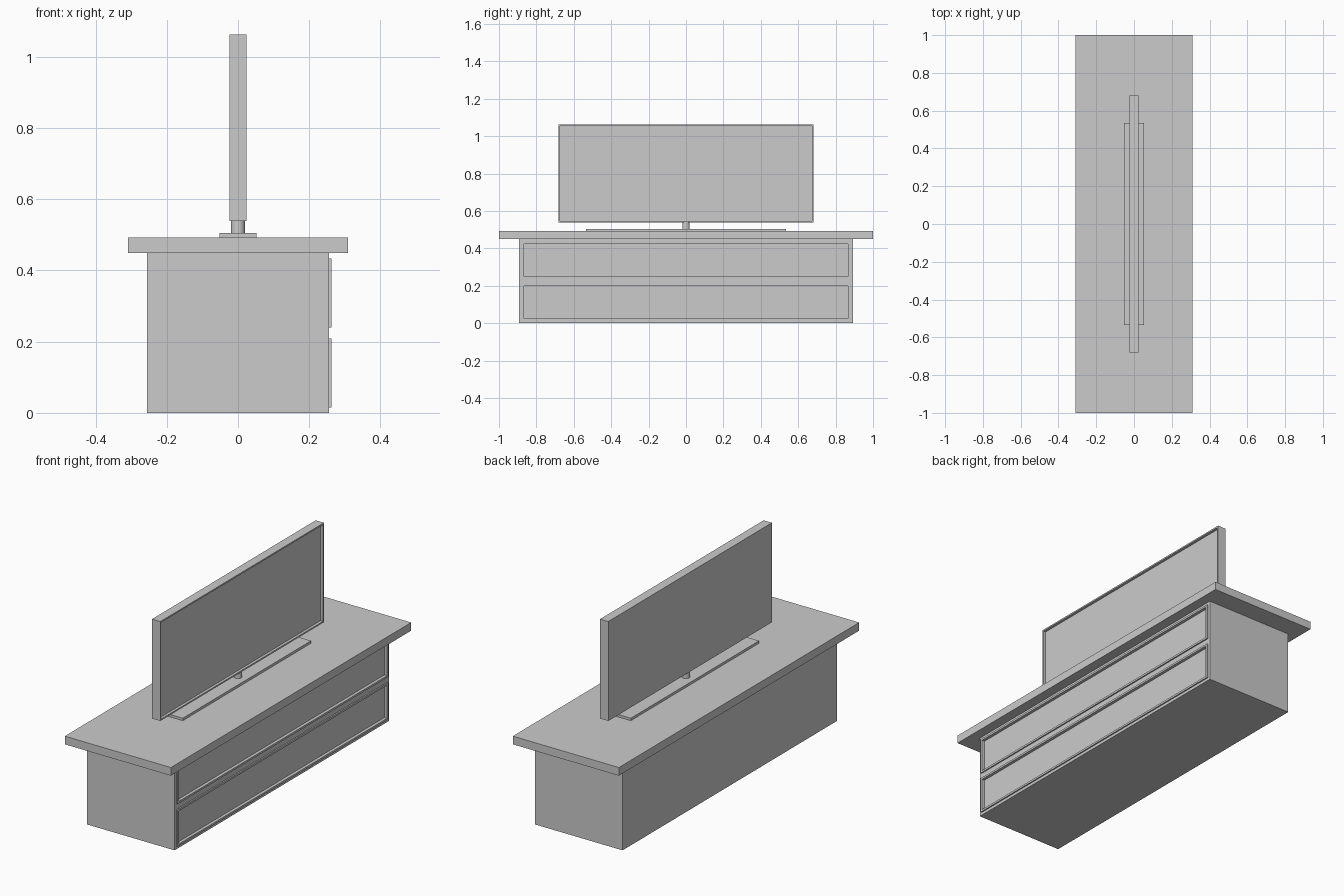
import bpy, bmesh
from mathutils import Vector

if "Cube" in bpy.data.objects:
    bpy.data.objects.remove(bpy.data.objects["Cube"])


def box(name, hx, hy, z0, z1, edit=None):
    """Centred box with half sizes hx, hy; edit(bm) may refine it."""
    bm = bmesh.new()
    bmesh.ops.create_cube(bm, size=1)
    for v in bm.verts:
        v.co = Vector((v.co.x * 2 * hx, v.co.y * 2 * hy, z0 if v.co.z < 0 else z1))
    if edit:
        edit(bm)
    bmesh.ops.recalc_face_normals(bm, faces=bm.faces)
    mesh = bpy.data.meshes.new(name)
    bm.to_mesh(mesh)
    bm.free()
    obj = bpy.data.objects.new(name, mesh)
    bpy.context.collection.objects.link(obj)
    return obj


def right_faces(bm):
    return [f for f in bm.faces if f.normal.x > 0.9]


def push(bm, faces, dist):
    """Extrude each face separately along x and return the moved faces."""
    new = bmesh.ops.extrude_discrete_faces(bm, faces=faces)["faces"]
    verts = list({v for f in new for v in f.verts})
    bmesh.ops.translate(bm, verts=verts, vec=(dist, 0, 0))
    return new


def add_drawers(bm):
    # split into two rows, raise each drawer frame, sink its panel
    bmesh.ops.bisect_plane(bm, geom=bm.verts[:] + bm.edges[:] + bm.faces[:],
                           plane_co=(0, 0, 0.2245), plane_no=(0, 0, 1))
    bm.normal_update()
    faces = right_faces(bm)
    bmesh.ops.inset_individual(bm, faces=faces, thickness=0.0215)
    faces = push(bm, faces, 0.007)
    bm.normal_update()
    bmesh.ops.inset_individual(bm, faces=faces, thickness=0.0145)
    push(bm, faces, -0.016)


def add_screen(bm):
    # thin bezel around a recessed screen
    bm.normal_update()
    faces = right_faces(bm)
    bmesh.ops.inset_individual(bm, faces=faces, thickness=0.011)
    push(bm, faces, -0.014)


# Cabinet
box("cabinet_body", 0.255, 0.892, 0.0, 0.449, add_drawers)
box("cabinet_top", 0.309, 1.0, 0.449, 0.492)

# Television
box("television_stand", 0.052, 0.534, 0.492, 0.505)
box("television_panel", 0.024, 0.681, 0.539, 1.063, add_screen)

# Stand neck
bpy.ops.mesh.primitive_cylinder_add(vertices=32, radius=0.02, depth=0.034,
                                    location=(0, 0, 0.522))
bpy.context.object.name = "television_neck"
bpy.ops.object.shade_smooth_by_angle()
